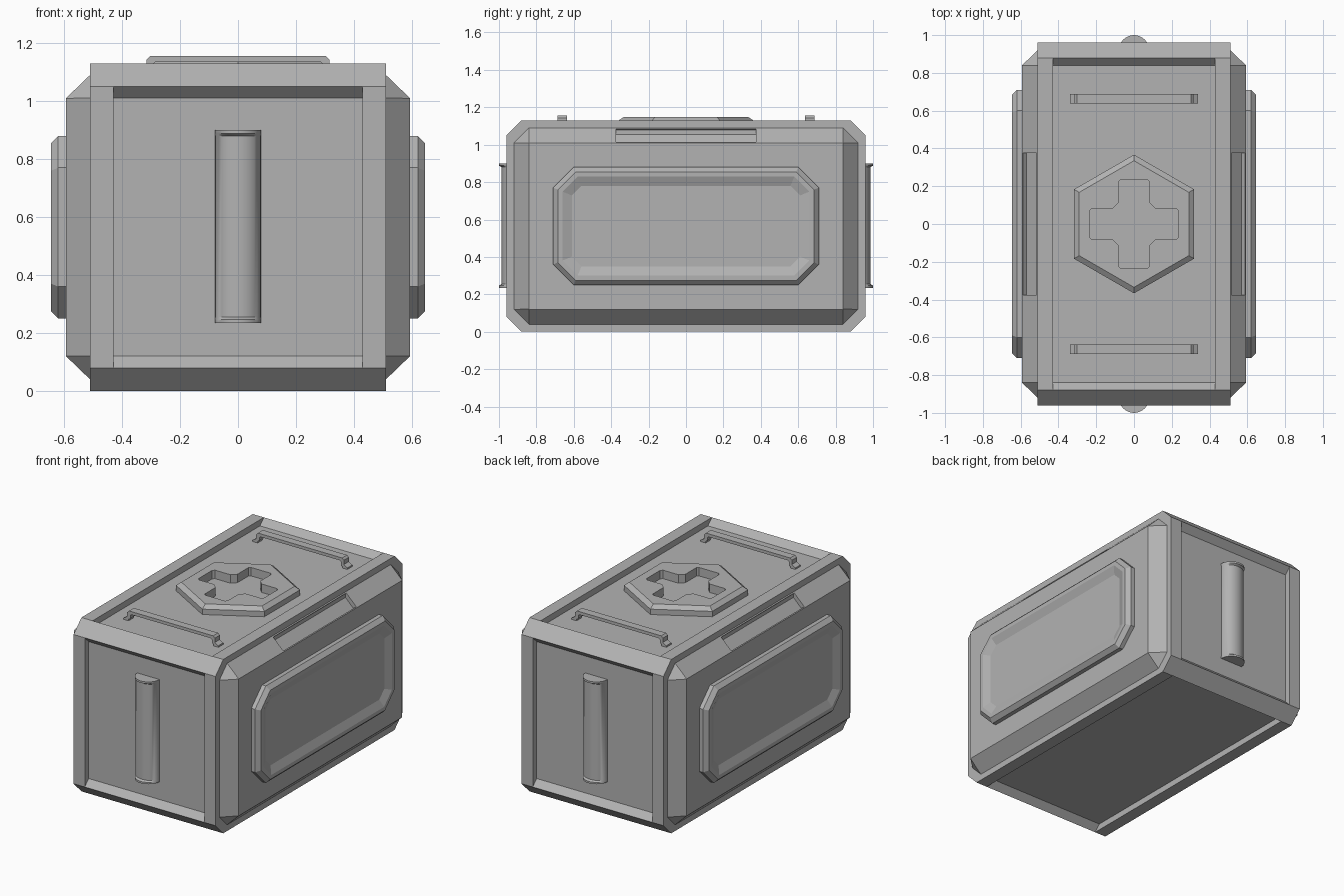
import bpy, bmesh, math
from mathutils import Vector, Matrix

if "Cube" in bpy.data.objects:
    bpy.data.objects.remove(bpy.data.objects["Cube"])

MID = 0.565  # mid height of the crate

grey = bpy.data.materials.new("dark_grey")
grey.diffuse_color = (0.45, 0.45, 0.45, 1)
grey.use_nodes = True
grey.node_tree.nodes["Principled BSDF"].inputs["Base Color"].default_value = grey.diffuse_color


def loft(name, rings, mirror=None):
    """Skin a list of equal-length point rings, cap both ends, mirror about the origin."""
    bm = bmesh.new()
    loops = [[bm.verts.new(p) for p in ring] for ring in rings]
    n = len(loops[0])
    for a, b in zip(loops, loops[1:]):
        for i in range(n):
            j = (i + 1) % n
            bm.faces.new((a[i], a[j], b[j], b[i]))
    bm.faces.new(loops[0])
    bm.faces.new(loops[-1])
    bmesh.ops.recalc_face_normals(bm, faces=bm.faces)
    me = bpy.data.meshes.new(name)
    bm.to_mesh(me)
    bm.free()
    me.materials.append(grey)
    ob = bpy.data.objects.new(name, me)
    bpy.context.collection.objects.link(ob)
    if mirror is not None:
        add_mirror(ob, mirror)
    return ob


def add_mirror(ob, axis):
    m = ob.modifiers.new("Mirror", 'MIRROR')
    m.use_axis = [axis == i for i in range(3)]
    m.use_clip = False
    m.use_mirror_merge = False


def cut(ob, cutter):
    m = ob.modifiers.new("Cut", 'BOOLEAN')
    m.operation = 'DIFFERENCE'
    m.solver = 'EXACT'
    m.object = cutter
    cutter.hide_render = True
    bpy.context.view_layer.objects.active = ob
    bpy.ops.object.modifier_apply(modifier=m.name)
    bpy.data.objects.remove(cutter)


def oct_ring(x, hy, hz, c):
    """Rectangle with cut corners in the YZ plane at x."""
    pts = [(hy, hz - c), (hy - c, hz), (c - hy, hz), (-hy, hz - c),
           (-hy, c - hz), (c - hy, -hz), (hy - c, -hz), (hy, c - hz)]
    return [(x, y, MID + z) for y, z in pts]


# Core: octagonal section with a sloped-end recess on front, top, back and bottom
def core_ring(x):
    hy, hz, c, d = 0.96, MID, 0.08, 0.04
    q = [(hy - d, hz - c - d), (hy, hz - c), (hy - c, hz), (hy - c - d, hz - d)]
    pts = q + [(-y, z) for y, z in reversed(q)]
    pts += [(-y, -z) for y, z in q] + [(y, -z) for y, z in reversed(q)]
    return [(x, y, MID + z) for y, z in pts]


loft("crate_core", [core_ring(-0.43), core_ring(0.43)])
loft("end_rims", [oct_ring(x, 0.96, MID, 0.08) for x in (0.43, 0.51)], 0)

# Side walls with chamfered borders and a slot in the upper chamfer
side = loft("side_walls", [oct_ring(0.47, 0.92, 0.525, 0.08),
                           oct_ring(0.51, 0.92, 0.525, 0.08),
                           oct_ring(0.593, 0.84, 0.445, 0.0005)])
rot = Matrix.Translation((0.5525, 0, 1.05)) @ Matrix.Rotation(math.radians(45), 4, 'Y')


def slot_ring(z, hx, hy):
    return [rot @ Vector((x, y, z)) for x, y in ((-hx, -hy), (hx, -hy), (hx, hy), (-hx, hy))]


cut(side, loft("slot_cutter", [slot_ring(-0.027, 0.05, 0.375), slot_ring(0.1, 0.05, 0.375)]))
add_mirror(side, 0)

# Raised side panels with a shallow dished centre
rings = []
for x, d in ((0.58, 0), (0.62, 0), (0.645, 0.025), (0.645, 0.05), (0.625, 0.10)):
    rings.append(oct_ring(x, 0.71 - d, 0.315 - d, 0.11 - 0.586 * d))
loft("side_panels", rings, 0)


# Hexagonal badge with a sunken cross
def hex_ring(z, r):
    return [(r * math.sin(i * math.pi / 3), r * math.cos(i * math.pi / 3), z) for i in range(6)]


badge = loft("top_badge", [hex_ring(1.08, 0.367), hex_ring(1.125, 0.367), hex_ring(1.147, 0.335)])
a, e, k, s = 0.082, 0.235, 0.03, 0.012
arm = [(e, a - s), (e - s, a), (a + k, a), (a, a + k), (a, e - s), (a - s, e)]
cross = []
for i in range(4):
    for x, y in arm:
        v = Matrix.Rotation(i * math.pi / 2, 3, 'Z') @ Vector((x, y, 0))
        cross.append(v)
cut(badge, loft("cross_cutter", [[v + Vector((0, 0, z)) for v in cross] for z in (1.092, 1.3)]))

# Low rails on the lid
half = [(0.34, 1.08), (0.34, 1.10), (0.315, 1.115), (0.315, 1.143), (0.303, 1.155)]
under = [(0.285, 1.135), (0.293, 1.128), (0.293, 1.108), (0.305, 1.10), (0.305, 1.08)]
prof = half + [(-x, z) for x, z in reversed(half)]
prof += [(-x, z) for x, z in reversed(under)] + under
loft("lid_rails", [[(x, y, z) for x, z in prof] for y in (0.637, 0.688)], 1)


# End grips: half-sunk cylinders, full width but slightly flatter between the end caps
def circle(z, rx, ry, n=32):
    return [(rx * math.cos(2 * math.pi * i / n), -0.92 + ry * math.sin(2 * math.pi * i / n), z)
            for i in range(n)]


grip = loft("end_grips", [circle(z, rx, ry) for z, rx, ry in (
    (0.235, 0.08, 0.08), (0.247, 0.08, 0.08), (0.255, 0.079, 0.066),
    (0.88, 0.079, 0.066), (0.888, 0.08, 0.08), (0.90, 0.08, 0.08))], 1)
bpy.ops.object.select_all(action='DESELECT')
grip.select_set(True)
bpy.context.view_layer.objects.active = grip
bpy.ops.object.shade_smooth_by_angle(angle=math.radians(30))
